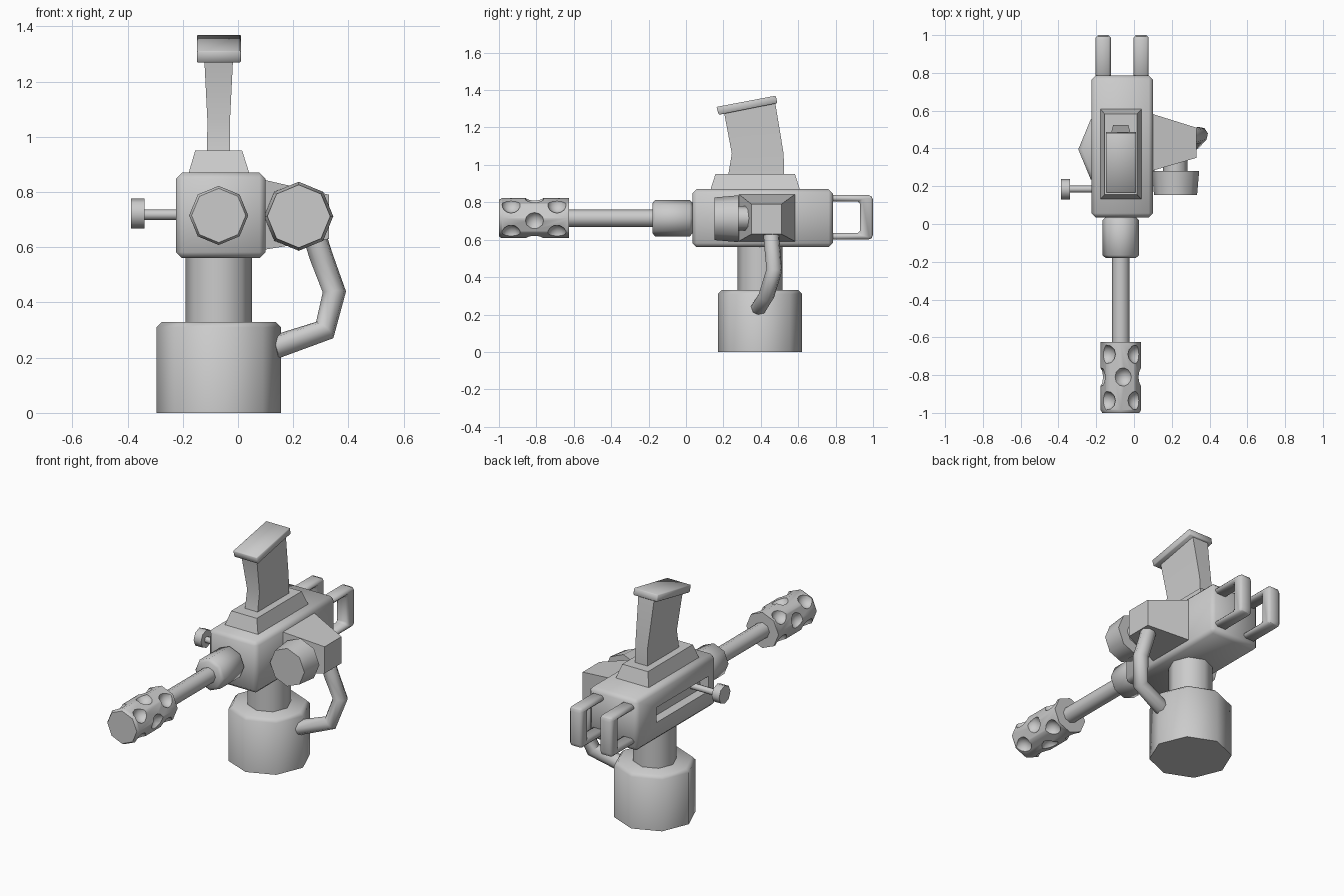
import bpy, bmesh, math
from mathutils import Vector

cube = bpy.data.objects.get("Cube")
if cube:
    bpy.data.objects.remove(cube, do_unlink=True)

grey = bpy.data.materials.new("plain_grey")
grey.use_nodes = True
grey.diffuse_color = (0.6, 0.6, 0.6, 1)
grey.node_tree.nodes["Principled BSDF"].inputs["Base Color"].default_value = (0.6, 0.6, 0.6, 1)

CX, CY, CZ = -0.07, 0.395, 0.715   # gun axis x, pedestal y, barrel height


def activate(ob):
    bpy.ops.object.select_all(action='DESELECT')
    ob.select_set(True)
    bpy.context.view_layer.objects.active = ob


def loft(name, rings, bevel=0):
    """Skin a stack of rings, cap both ends and optionally bevel all edges."""
    bm = bmesh.new()
    loops = [[bm.verts.new(p) for p in ring] for ring in rings]
    n = len(loops[0])
    for a, b in zip(loops, loops[1:]):
        for i in range(n):
            j = (i + 1) % n
            bm.faces.new((a[i], a[j], b[j], b[i]))
    bm.faces.new(loops[0])
    bm.faces.new(loops[-1])
    bmesh.ops.recalc_face_normals(bm, faces=bm.faces)
    if bevel:
        bmesh.ops.bevel(bm, geom=list(bm.edges), offset=bevel, segments=1,
                        affect='EDGES', profile=0.5)
    mesh = bpy.data.meshes.new(name)
    bm.to_mesh(mesh)
    bm.free()
    ob = bpy.data.objects.new(name, mesh)
    bpy.context.collection.objects.link(ob)
    mesh.materials.append(grey)
    return ob


def finish(ob, angle=50):
    activate(ob)
    bpy.ops.object.shade_smooth_by_angle(angle=math.radians(angle))
    return ob


def lathe(name, axis, centre, profile, sides=8):
    """Turn (radius, position) pairs around a line parallel to an axis."""
    k = "xyz".index(axis)
    u, v = [i for i in range(3) if i != k]
    rings = []
    for r, t in profile:
        ring = []
        for i in range(sides):
            a = math.tau * i / sides
            p = [0, 0, 0]
            p[k] = t
            p[u] = centre[0] + r * math.cos(a)
            p[v] = centre[1] + r * math.sin(a)
            ring.append(p)
        rings.append(ring)
    return loft(name, rings)


def rect(x0, x1, y0, y1, z):
    return [(x0, y0, z), (x1, y0, z), (x1, y1, z), (x0, y1, z)]


def box(name, x0, x1, y0, y1, z0, z1, bevel=0):
    return loft(name, [rect(x0, x1, y0, y1, z) for z in (z0, z1)], bevel)


def prism(name, x0, x1, outline, bevel=0):
    return loft(name, [[(x, y, z) for y, z in outline] for x in (x0, x1)], bevel)


def cut(ob, cutters):
    for c in cutters:
        activate(ob)
        mod = ob.modifiers.new("cut", 'BOOLEAN')
        mod.operation = 'DIFFERENCE'
        mod.solver = 'EXACT'
        mod.object = c
        bpy.ops.object.modifier_apply(modifier=mod.name)
        bpy.data.objects.remove(c, do_unlink=True)


# Pedestal
finish(lathe("base", 'z', (CX, CY), [(0.225, 0), (0.225, 0.31), (0.205, 0.33)]))
finish(lathe("neck", 'z', (CX, CY), [(0.12, 0.32), (0.12, 0.58)]))

# Receiver with a long slot in its side
body = box("receiver", -0.225, 0.1, 0.035, 0.785, 0.56, 0.87, 0.022)
cut(body, [box("slot_cutter", -0.3, -0.17, 0.11, 0.6, 0.67, 0.76)])
finish(body)

# Cocking bolt in the slot
finish(lathe("bolt_stem", 'x', (0.185, 0.718), [(0.019, -0.345), (0.019, -0.15)]))
finish(lathe("bolt_knob", 'x', (0.185, 0.722), [(0.054, -0.387), (0.054, -0.338)]))

# Barrel
finish(lathe("barrel_sleeve", 'y', (CX, CZ),
             [(0.08, -0.18), (0.097, -0.165), (0.097, 0.02), (0.08, 0.036)]))
finish(lathe("barrel", 'y', (CX, CZ), [(0.047, -0.64), (0.047, -0.17)]))

# Muzzle with staggered round dents
muzzle = lathe("muzzle", 'y', (CX, CZ), [(0.098, -1), (0.107, -0.985), (0.107, -0.625)])
dents = []
for y, turn in ((-0.935, 42), (-0.81, -8), (-0.69, 42)):
    for q in range(4):
        a = math.radians(turn + 90 * q)
        bpy.ops.mesh.primitive_uv_sphere_add(
            segments=12, ring_count=8, radius=0.052,
            location=(CX + 0.118 * math.cos(a), y, CZ + 0.118 * math.sin(a)))
        dents.append(bpy.context.object)
cut(muzzle, dents)
muzzle.data.materials.clear()
muzzle.data.materials.append(grey)
finish(muzzle)

# Rear grips
grip = [(0.77, 0.6), (0.985, 0.6), (1, 0.615), (1, 0.825), (0.985, 0.84), (0.77, 0.84),
        (0.77, 0.805), (0.93, 0.805), (0.93, 0.635), (0.77, 0.635)]
for side, x in (("right", -0.163), ("left", 0.038)):
    finish(prism(side + "_grip", x - 0.04, x + 0.04, grip, 0.012))

# Sight mount, curved post and tilted cap
finish(loft("sight_mount", [rect(-0.18, 0.042, 0.13, 0.61, 0.865),
                            rect(-0.155, 0.015, 0.157, 0.583, 0.95)]), 30)
post = [(0.042, (0.225, 0.94), (0.525, 0.94)),
        (0.041, (0.245, 1.06), (0.522, 1.06)),
        (0.053, (0.2, 1.3), (0.475, 1.345))]
finish(loft("sight_post", [[(CX - w, *f), (CX + w, *f), (CX + w, *b), (CX - w, *b)]
                           for w, f, b in post]))
finish(prism("sight_cap", -0.149, 0.011,
             [(0.163, 1.31), (0.48, 1.37), (0.488, 1.33), (0.175, 1.268)], 0.004))

# Side housing and drum
finish(loft("side_housing", [
    [(x, y0, z0), (x, y1, z0), (x, y1, z1), (x, y0, z1)]
    for x, y0, y1, z0, z1 in ((0.09, 0.28, 0.585, 0.59, 0.845),
                              (0.33, 0.35, 0.51, 0.63, 0.79))]))
finish(lathe("drum_stem", 'y', (0.218, CZ), [(0.065, 0.27), (0.065, 0.4)]))
finish(lathe("drum", 'y', (0.22, 0.712), [(0.114, 0.153), (0.125, 0.28)]))

# Feed hose from the housing down to the base
path = [(0.275, 0.455, 0.65), (0.3, 0.46, 0.57), (0.349, 0.472, 0.438),
        (0.314, 0.43, 0.3), (0.13, 0.39, 0.237)]
curve = bpy.data.curves.new("feed_hose", 'CURVE')
curve.dimensions = '3D'
curve.bevel_depth = 0.043
curve.bevel_resolution = 2
curve.use_fill_caps = True
spline = curve.splines.new('POLY')
spline.points.add(len(path) - 1)
for point, co in zip(spline.points, path):
    point.co = (*co, 1)
hose = bpy.data.objects.new("feed_hose", curve)
bpy.context.collection.objects.link(hose)
curve.materials.append(grey)
activate(hose)
bpy.ops.object.convert(target='MESH')
finish(bpy.context.object)
